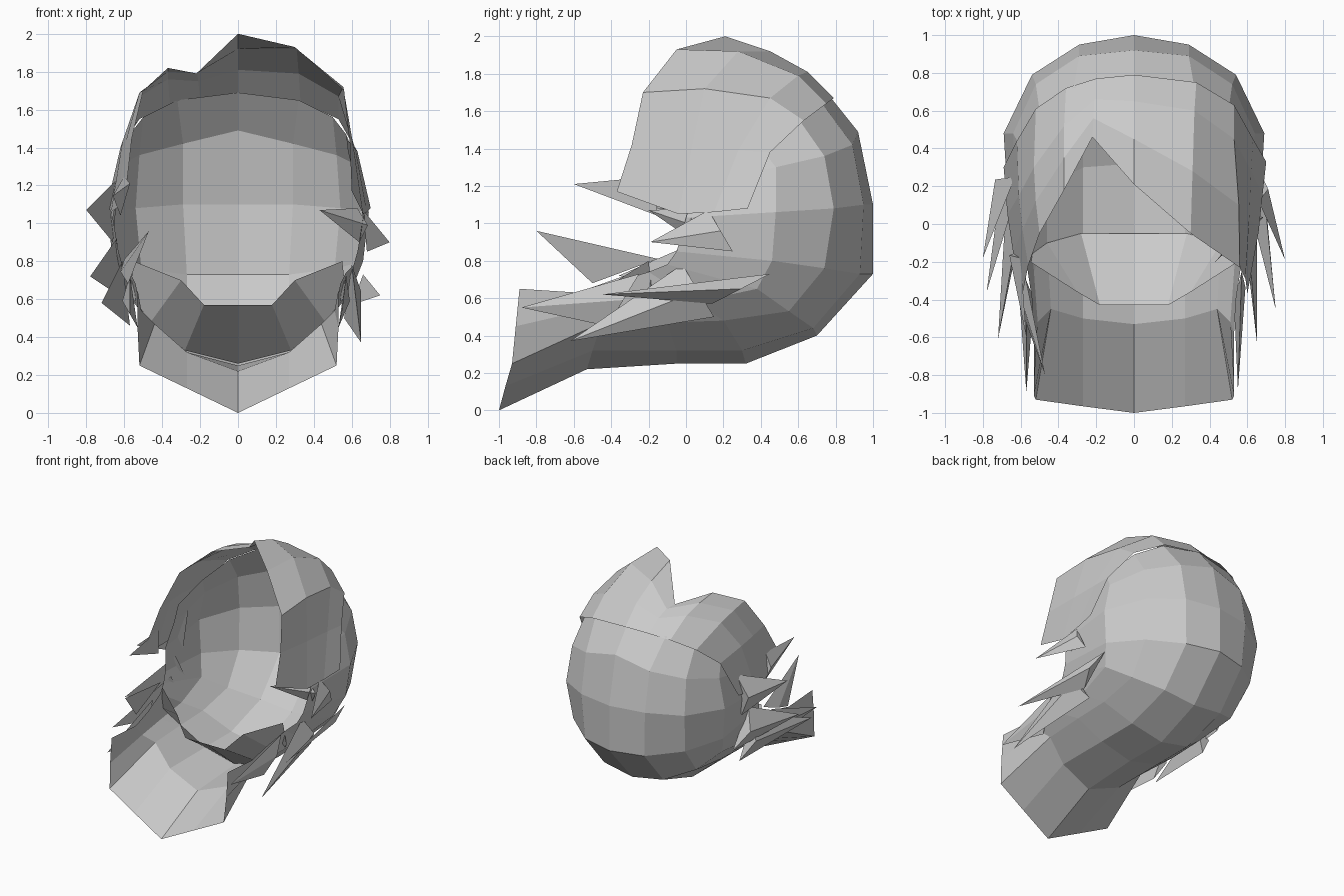
import bpy
from mathutils import Vector


def make(name, verts, faces, mirror=False):
    me = bpy.data.meshes.new(name)
    me.from_pydata([tuple(v) for v in verts], [], faces)
    ob = bpy.data.objects.new(name, me)
    bpy.context.collection.objects.link(ob)
    if mirror:
        m = ob.modifiers.new("mirror", "MIRROR")
        m.use_clip = True
        m.merge_threshold = 0.002
    return ob


def sheet(name, rows, mirror=False):
    """Open surface lofted through rows of points."""
    n = len(rows[0])
    faces = [(r * n + c, r * n + c + 1, (r + 1) * n + c + 1, (r + 1) * n + c)
             for r in range(len(rows) - 1) for c in range(n - 1)]
    return make(name, [p for row in rows for p in row], faces, mirror)


def lock(name, tip, top, bottom, bulge=0.07):
    """Pointed hair lock: flat pyramid with an outward ridge."""
    t, a, b = Vector(tip), Vector(top), Vector(bottom)
    mid = (a + b) / 2
    mid.x += bulge if mid.x > 0 else -bulge
    return make(name, [t, a, mid, b], [(0, 1, 2), (0, 2, 3), (0, 3, 1), (1, 3, 2)])


# Hollow shell: crown, back of head, nape and forward scoop (half, mirrored)
sheet("head_shell", [
    [(0, .76, 1.69), (.32, .72, 1.65), (.50, .60, 1.56), (.57, .35, 1.47), (.58, .05, 1.38)],
    [(0, .92, 1.49), (.29, .89, 1.42), (.52, .74, 1.36), (.64, .48, 1.30), (.62, .05, 1.22)],
    [(0, 1.0, 1.10), (.29, .95, 1.10), (.54, .79, 1.08), (.69, .48, 1.06), (.66, .00, 1.03)],
    [(0, 1.0, .73), (.27, .93, .73), (.51, .74, .76), (.66, .46, .80), (.63, -.05, .85)],
    [(0, .70, .40), (.27, .68, .44), (.48, .55, .53), (.60, .38, .65), (.61, -.10, .78)],
    [(0, .32, .25), (.27, .30, .32), (.46, .20, .48), (.55, .05, .58), (.57, -.20, .74)],
    [(0, -.05, .25), (.27, -.05, .32), (.46, -.10, .47), (.53, -.25, .56), (.54, -.40, .68)],
    [(0, -.53, .22), (.27, -.50, .32), (.44, -.45, .47), (.51, -.52, .54), (.53, -.58, .63)],
    [(0, -1.0, 0), (.27, -.965, .13), (.52, -.93, .25), (.53, -.91, .45), (.53, -.89, .65)],
], mirror=True)

# Jaw underside rising to the chin rim
sheet("jaw", [
    [(0, -.43, .57), (.18, -.43, .57), (.30, -.36, .70), (.55, -.20, .80)],
    [(0, -.05, .26), (.28, -.05, .33), (.46, -.10, .48), (.57, -.18, .62)],
], mirror=True)

# Large swept fringe on the +x side
sheet("fringe_large", [
    [(0, .79, 1.67), (.33, .75, 1.64), (.53, .63, 1.55), (.63, .45, 1.38), (.70, .33, 1.08)],
    [(0, .65, 1.81), (.32, .60, 1.79), (.53, .45, 1.67), (.62, .28, 1.39), (.68, .15, 1.06)],
    [(0, .45, 1.92), (.31, .28, 1.92), (.555, .10, 1.72), (.61, .03, 1.40), (.66, -.04, 1.05)],
    [(0, .21, 2.0), (.30, -.05, 1.93), (.56, -.23, 1.70), (.59, -.29, 1.42), (.60, -.37, 1.17)],
])

# Smaller fringe on the -x side, with the notch beside the parting
sheet("fringe_small", [
    [(0, .79, 1.67), (-.20, .77, 1.66), (-.36, .72, 1.63), (-.52, .61, 1.55), (-.62, .44, 1.40), (-.69, .30, 1.10)],
    [(0, .65, 1.81), (-.21, .66, 1.75), (-.37, .52, 1.76), (-.53, .30, 1.66), (-.61, .15, 1.43), (-.67, .05, 1.06)],
    [(0, .45, 1.92), (-.215, .56, 1.79), (-.37, .35, 1.80), (-.52, .12, 1.69), (-.59, -.03, 1.44), (-.64, -.15, 1.08)],
    [(0, .21, 2.0), (-.22, .46, 1.79), (-.37, .18, 1.82), (-.50, -.05, 1.70), (-.56, -.22, 1.45), (-.59, -.37, 1.18)],
])

# Side locks: tip, upper root, lower root, bulge
locks = [
    ((.80, -.19, .90), (.66, .12, 1.07), (.68, .25, .85), .04),
    ((.75, -.45, .62), (.66, .45, .73), (.60, .14, .57), .05),
    ((.65, -.62, .37), (.60, -.02, .78), (.56, .15, .50), .07),
    ((.55, -.88, .55), (.57, -.25, .73), (.53, -.42, .45), .04),
    ((.43, -.20, 1.07), (.63, .02, 1.08), (.64, .05, .90), .05),
    ((-.57, -.60, 1.21), (-.60, -.18, 1.25), (-.62, -.15, 1.04), .05),
    ((-.80, -.18, 1.07), (-.63, .25, 1.24), (-.66, .22, .90), .09),
    ((-.47, -.80, .96), (-.60, -.15, .81), (-.58, -.50, .68), .03),
    ((-.78, -.36, .72), (-.64, .10, .92), (-.60, .25, .60), .09),
    ((-.72, -.61, .58), (-.61, .00, .80), (-.57, .12, .46), .09),
    ((-.57, -.89, .52), (-.57, -.30, .73), (-.53, -.40, .45), .06),
]
for i, (tip, top, bottom, bulge) in enumerate(locks):
    lock(f"hair_lock_{i + 1}", tip, top, bottom, bulge)
